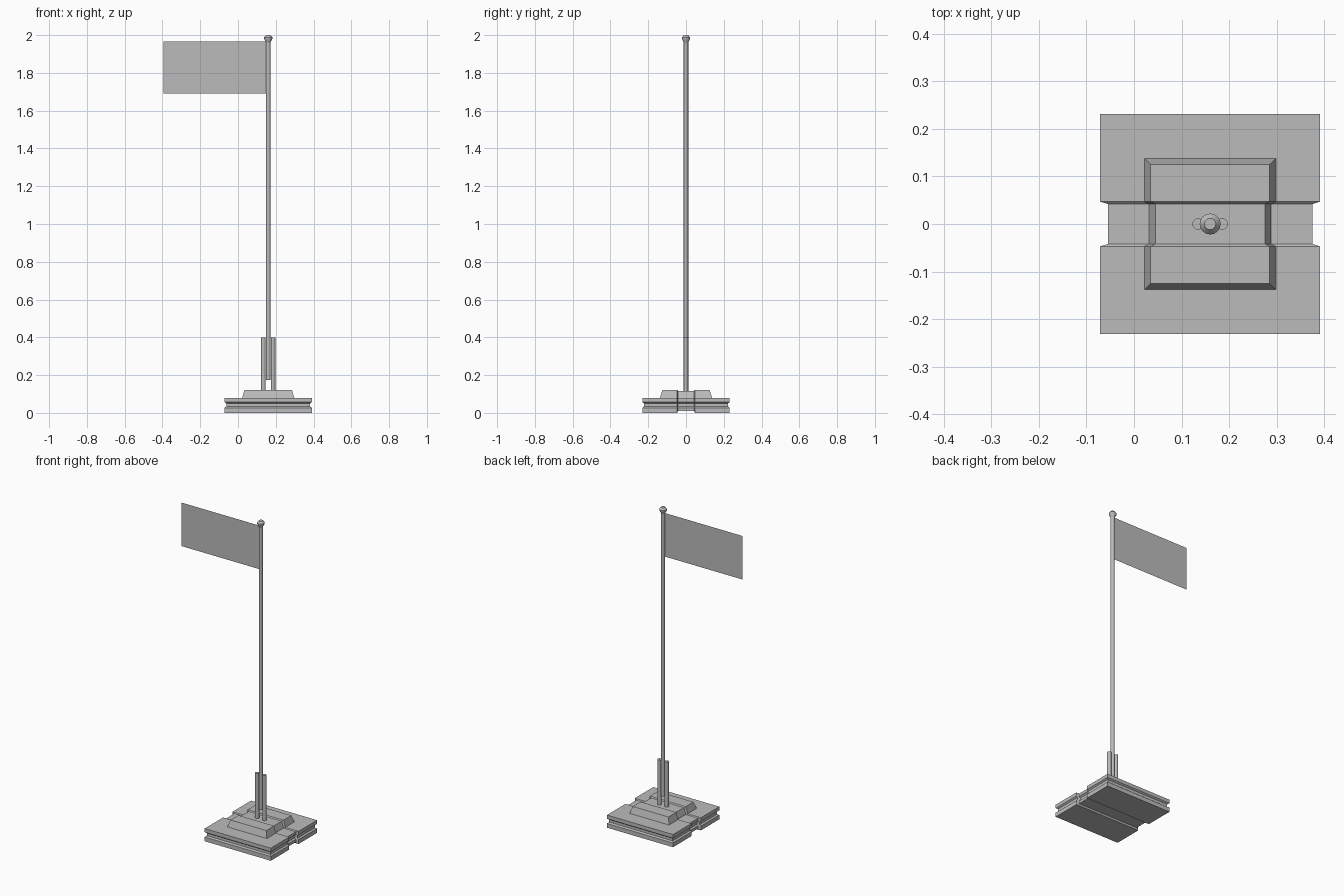
import bpy, bmesh, math

if "Cube" in bpy.data.objects:
    bpy.data.objects.remove(bpy.data.objects["Cube"])

CX = 0.16  # axis of the pole and base

grey = bpy.data.materials.new("plain grey")
grey.diffuse_color = (0.5, 0.5, 0.5, 1)
grey.use_nodes = True
grey.node_tree.nodes["Principled BSDF"].inputs["Base Color"].default_value = grey.diffuse_color


def finish(bm, name):
    bmesh.ops.recalc_face_normals(bm, faces=bm.faces[:])
    me = bpy.data.meshes.new(name)
    bm.to_mesh(me)
    bm.free()
    me.materials.append(grey)
    ob = bpy.data.objects.new(name, me)
    bpy.context.collection.objects.link(ob)
    return ob


def notched_slab(name, profile, inset, bottom_lift, top_drop):
    """Square slab with a (half width, z) side profile and an inset band across the middle."""
    bm = bmesh.new()
    stations = [(-1, 0), (-0.047, 0), (-0.042, 1), (0.042, 1), (0.047, 0), (1, 0)]
    rows, n = [], len(profile)
    for y, mid in stations:
        row = {}
        for s in (-1, 1):
            pts = []
            for i, (d, z) in enumerate(profile):
                yy = y * d if abs(y) == 1 else y
                if mid:
                    d -= inset
                    z += bottom_lift if i == 0 else -top_drop if i == n - 1 else 0
                pts.append(bm.verts.new((CX + s * d, yy, z)))
            row[s] = pts
        rows.append(row)
    for a, b in zip(rows, rows[1:]):
        for s in (-1, 1):
            for i in range(n - 1):
                bm.faces.new((a[s][i], b[s][i], b[s][i + 1], a[s][i + 1]))
        for i in (0, n - 1):
            bm.faces.new((a[-1][i], a[1][i], b[1][i], b[-1][i]))
    for r in (rows[0], rows[-1]):
        for i in range(n - 1):
            bm.faces.new((r[-1][i], r[1][i], r[1][i + 1], r[-1][i + 1]))
    return finish(bm, name)


def turned(name, x, profile, sides=16):
    """Round part from (radius, z) rings."""
    bm = bmesh.new()
    rings = [[bm.verts.new((x + r * math.cos(2 * math.pi * k / sides),
                            r * math.sin(2 * math.pi * k / sides), z))
              for k in range(sides)] for r, z in profile]
    for a, b in zip(rings, rings[1:]):
        for k in range(sides):
            j = (k + 1) % sides
            bm.faces.new((a[k], a[j], b[j], b[k]))
    bm.faces.new(rings[0])
    bm.faces.new(rings[-1])
    ob = finish(bm, name)
    bpy.ops.object.select_all(action='DESELECT')
    bpy.context.view_layer.objects.active = ob
    ob.select_set(True)
    bpy.ops.object.shade_smooth_by_angle(angle=math.radians(30))
    return ob


# Grooved base and bevelled plinth, both with the recessed band
notched_slab("base", [(0.231, 0), (0.231, 0.027), (0.222, 0.034), (0.222, 0.05),
                      (0.231, 0.057), (0.231, 0.08)], 0.016, 0.01, 0.005)
notched_slab("plinth", [(0.138, 0.075), (0.138, 0.08), (0.125, 0.122)], 0.01, 0, 0.007)

# Two support pegs either side of the pole
for side, label in ((-1, "left"), (1, "right")):
    turned(label + "_peg", CX + side * 0.0255, [(0.012, 0.11), (0.012, 0.4)])

# Pole and finial
turned("pole", CX, [(0.012, 0.175), (0.012, 1.97)])
turned("finial", CX, [(0.012, 1.962), (0.022, 1.98), (0.022, 1.988), (0.012, 2.0)])

# Flag sheet
bm = bmesh.new()
bm.faces.new([bm.verts.new((x, 0, z)) for x, z in
              ((-0.394, 1.69), (0.15, 1.69), (0.15, 1.965), (-0.394, 1.965))])
finish(bm, "flag")
